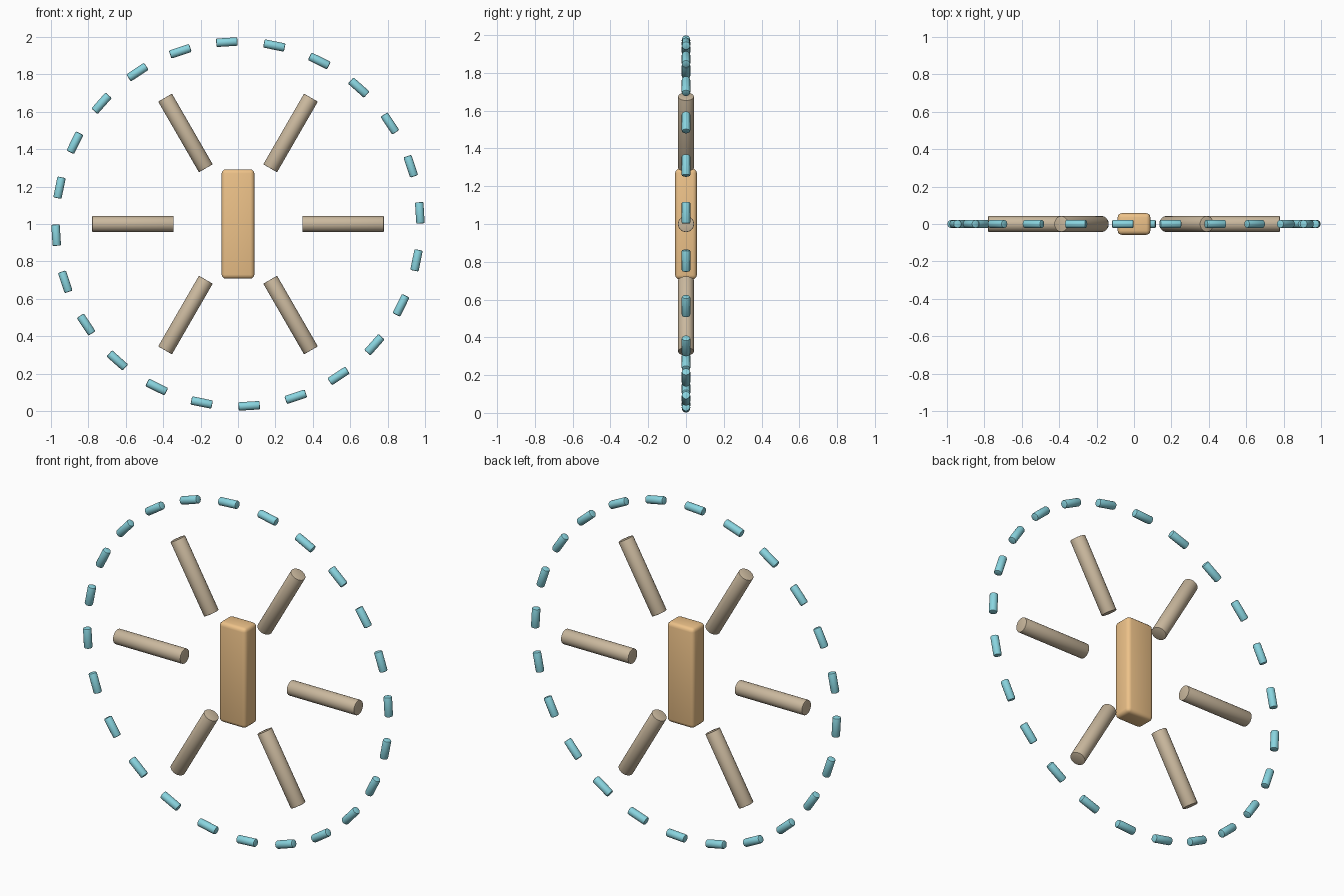
import bpy, bmesh
from math import radians, pi, sin, cos
from mathutils import Matrix

if "Cube" in bpy.data.objects:
    bpy.data.objects.remove(bpy.data.objects["Cube"])

CENTRE = 1.0


def material(name, rgb):
    m = bpy.data.materials.new(name)
    m.diffuse_color = (*rgb, 1)
    m.use_nodes = True
    m.node_tree.nodes["Principled BSDF"].inputs["Base Color"].default_value = m.diffuse_color
    return m


def finish(bm, name, mat):
    mesh = bpy.data.meshes.new(name)
    bm.to_mesh(mesh)
    bm.free()
    mesh.shade_smooth()
    mesh.set_sharp_from_angle(angle=radians(35))
    mesh.materials.append(mat)
    return mesh


def rod(name, radius, length, sides, bevel, mat):
    bm = bmesh.new()
    bmesh.ops.create_cone(bm, cap_ends=True, segments=sides,
                          radius1=radius, radius2=radius, depth=length)
    # soften the end rims
    rims = [e for e in bm.edges if abs(e.verts[0].co.z - e.verts[1].co.z) < 1e-5]
    bmesh.ops.bevel(bm, geom=rims, offset=bevel, segments=2, profile=0.5, affect='EDGES')
    return finish(bm, name, mat)


def block(name, size, bevel, mat):
    bm = bmesh.new()
    bmesh.ops.create_cube(bm, size=1, matrix=Matrix.Diagonal((*size, 1)))
    bmesh.ops.bevel(bm, geom=bm.edges[:], offset=bevel, segments=3, profile=0.5, affect='EDGES')
    return finish(bm, name, mat)


def place(name, mesh, radius, angle, turn):
    ob = bpy.data.objects.new(name, mesh)
    ob.location = (radius * cos(angle), 0, CENTRE + radius * sin(angle))
    ob.rotation_euler = (0, turn, 0)
    bpy.context.collection.objects.link(ob)


orange = material("orange", (0.85, 0.54, 0.25))
brown = material("brown", (0.59, 0.48, 0.34))
teal = material("teal", (0.25, 0.66, 0.74))

# central block
place("centre_block", block("centre_block", (0.175, 0.115, 0.585), 0.022, orange), 0, 0, 0)

# six radial spokes
spoke = rod("spoke", 0.0425, 0.436, 32, 0.003, brown)
for i in range(6):
    a = i * pi / 3
    place(f"spoke_{i + 1}", spoke, 0.562, a, pi / 2 - a)

# ring of 24 tangential pegs
peg = rod("ring_peg", 0.0225, 0.114, 20, 0.006, teal)
for i in range(24):
    a = radians(3.5 + 15 * i)
    place(f"ring_peg_{i + 1}", peg, 0.974, a, -a)
